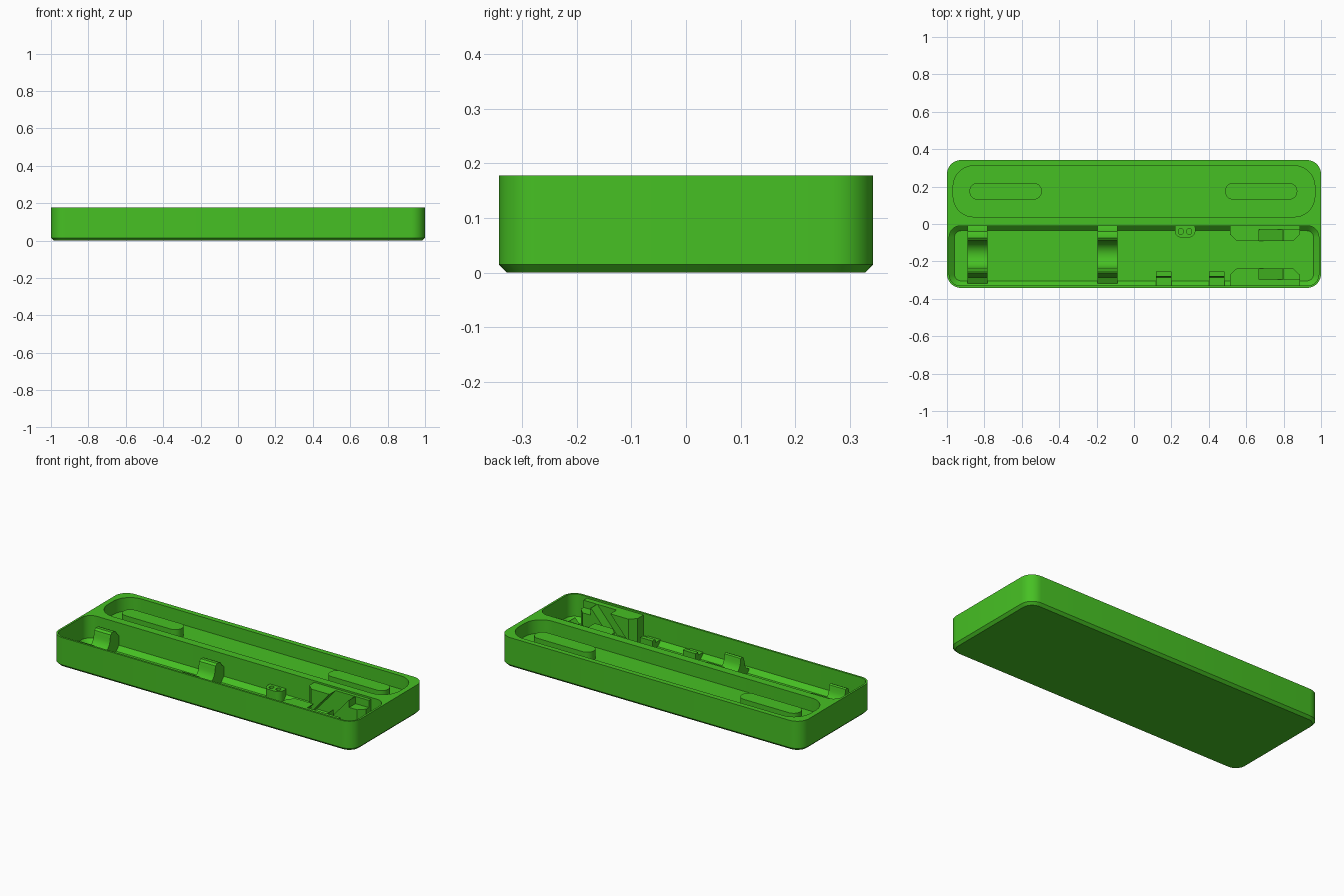
import bpy, bmesh, math

if "Cube" in bpy.data.objects:
    bpy.data.objects.remove(bpy.data.objects["Cube"])

green = bpy.data.materials.new("green plastic")
green.diffuse_color = (0.062, 0.53, 0.017, 1)
green.use_nodes = True
green.node_tree.nodes["Principled BSDF"].inputs["Base Color"].default_value = green.diffuse_color


def rounded(x0, x1, y0, y1, r, z, steps=8):
    """Counter-clockwise rounded rectangle at height z."""
    pts = []
    for i, (cx, cy) in enumerate([(x1 - r, y1 - r), (x0 + r, y1 - r),
                                  (x0 + r, y0 + r), (x1 - r, y0 + r)]):
        for k in range(steps + 1):
            a = (i + k / steps) * math.pi / 2
            pts.append((cx + r * math.cos(a), cy + r * math.sin(a), z))
    return pts


def loft(name, rings):
    """Closed solid through rings that have equal point counts."""
    bm = bmesh.new()
    loops = [[bm.verts.new(p) for p in ring] for ring in rings]
    n = len(loops[0])
    for a, b in zip(loops, loops[1:]):
        for i in range(n):
            j = (i + 1) % n
            bm.faces.new((a[i], a[j], b[j], b[i]))
    bm.faces.new(loops[0][::-1])
    bm.faces.new(loops[-1])
    bmesh.ops.recalc_face_normals(bm, faces=bm.faces)
    me = bpy.data.meshes.new(name)
    bm.to_mesh(me)
    bm.free()
    ob = bpy.data.objects.new(name, me)
    bpy.context.collection.objects.link(ob)
    me.materials.append(green)
    return ob


def cut(ob, cutter):
    mod = ob.modifiers.new("cut", 'BOOLEAN')
    mod.operation = 'DIFFERENCE'
    mod.solver = 'EXACT'
    mod.object = cutter
    bpy.context.view_layer.objects.active = ob
    bpy.ops.object.modifier_apply(modifier=mod.name)
    bpy.data.objects.remove(cutter, do_unlink=True)


def along_x(name, profile, x0, x1):
    return loft(name, [[(x, y, z) for y, z in profile] for x in (x0, x1)])


TOP, FLOOR = 0.178, 0.018

# Tray body with chamfered bottom edge
tray = loft("tray", [rounded(-0.985, 0.985, -0.327, 0.327, 0.06, 0),
                     rounded(-1, 1, -0.342, 0.342, 0.075, 0.015),
                     rounded(-1, 1, -0.342, 0.342, 0.075, TOP)])

# Deep front compartment, chamfered around its floor
cut(tray, loft("compartment_cutter", [
    rounded(-0.96, 0.96, -0.304, -0.036, 0.035, FLOOR),
    rounded(-0.988, 0.988, -0.33, -0.01, 0.06, FLOOR + 0.026),
    rounded(-0.988, 0.988, -0.33, -0.01, 0.06, TOP + 0.05)]))

# Shallow rear pocket with round ends
cut(tray, loft("pocket_cutter", [
    rounded(-0.967, 0.967, 0.038, 0.311, 0.11, TOP - 0.08),
    rounded(-0.967, 0.967, 0.038, 0.311, 0.11, TOP + 0.05)]))

# Raised pads in the rear pocket
for side, x0, x1 in (("left", -0.88, -0.493), ("right", 0.487, 0.873)):
    loft(side + "_pad", [rounded(x0, x1, 0.13, 0.22, 0.044, z)
                         for z in (TOP - 0.085, TOP - 0.025)])

# Cradle clips: two round-tipped arms with a trough between them
trough = [(-0.165 + 0.072 * math.cos(a), 0.115 + 0.072 * math.sin(a))
          for a in [-i * math.pi / 12 for i in range(13)]]
cradle = ([(-0.007, FLOOR - 0.005), (-0.007, 0.10), (-0.03, 0.12), (-0.04, 0.138),
           (-0.055, 0.145), (-0.075, 0.145), (-0.088, 0.135)] + trough +
          [(-0.24, 0.13), (-0.25, 0.135), (-0.262, 0.13), (-0.27, 0.118),
           (-0.285, 0.06), (-0.318, 0.04), (-0.318, FLOOR - 0.005)])
for side, x0 in (("left", -0.89), ("middle", -0.195)):
    along_x(side + "_cradle", cradle, x0, x0 + 0.108)

# Small stepped hooks on the front wall
hook = [(-0.333, FLOOR - 0.005), (-0.255, FLOOR - 0.005), (-0.255, 0.07),
        (-0.28, 0.07), (-0.285, 0.05), (-0.333, 0.05)]
for side, x0 in (("left", 0.117), ("right", 0.4)):
    along_x(side + "_hook", hook, x0, x0 + 0.083)

# Socket with two holes on the divider
socket = loft("socket", [rounded(0.218, 0.328, -0.072, 0.01, 0.035, z)
                         for z in (FLOOR - 0.005, 0.08)])
for x in (0.25, 0.295):
    cut(socket, loft("hole_cutter", [rounded(x - 0.013, x + 0.013, -0.055, -0.025, 0.012, z)
                                     for z in (0.045, 0.1)]))


# Facing holder blocks with chamfered corners and a slanted slot
def holder(name, wall, inner):
    s = 1 if inner > wall else -1
    bevel = inner - s * 0.035
    plan = [(0.512, wall), (0.512, bevel), (0.548, inner), (0.852, inner),
            (0.888, bevel), (0.888, wall)]
    block = loft(name, [[(x, y, z) for x, y in plan] for z in (FLOOR - 0.005, 0.168)])
    slot = [(0.672, 0.172), (0.80, 0.172), (0.66, 0.012), (0.532, 0.012)]
    ends = (inner - s * 0.06, inner + s * 0.03)
    cut(block, loft("slot_cutter", [[(x, y, z) for x, z in slot] for y in ends]))
    step = [(0.80, 0.125), (0.90, 0.125), (0.90, 0.2), (0.80, 0.2)]
    cut(block, loft("step_cutter", [[(x, y, z) for x, z in step] for y in ends]))


holder("front_holder", -0.336, -0.238)
holder("back_holder", -0.004, -0.09)

# Smooth rounded walls, keep edges sharp
for ob in bpy.context.scene.objects:
    ob.select_set(True)
    bpy.context.view_layer.objects.active = ob
bpy.ops.object.shade_smooth_by_angle(angle=math.radians(30))
